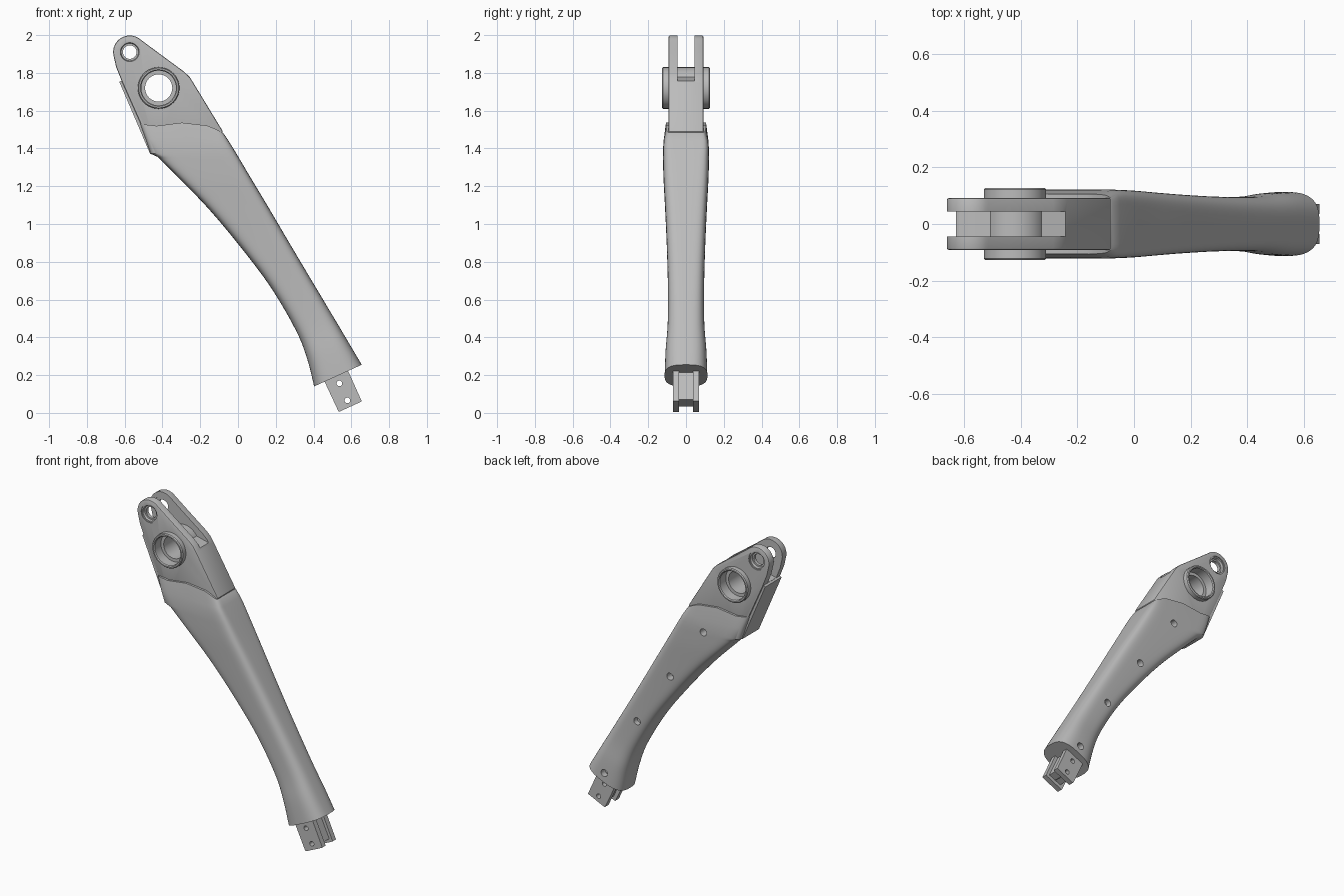
import bpy, bmesh, math
from mathutils import Vector

if "Cube" in bpy.data.objects:
    bpy.data.objects.remove(bpy.data.objects["Cube"])

grey = bpy.data.materials.new("mid_grey")
grey.diffuse_color = (0.5, 0.5, 0.5, 1)
grey.use_nodes = True
grey.node_tree.nodes["Principled BSDF"].inputs["Base Color"].default_value = grey.diffuse_color


def finish(name, bm):
    bmesh.ops.recalc_face_normals(bm, faces=bm.faces)
    me = bpy.data.meshes.new(name)
    bm.to_mesh(me)
    bm.free()
    ob = bpy.data.objects.new(name, me)
    me.materials.append(grey)
    bpy.context.collection.objects.link(ob)
    return ob


def prism(name, pts, y0, y1):
    """Extrude an (x, z) outline from y0 to y1."""
    bm = bmesh.new()
    f = bm.faces.new([bm.verts.new((x, y0, z)) for x, z in pts])
    ext = bmesh.ops.extrude_face_region(bm, geom=[f])["geom"]
    bmesh.ops.translate(bm, vec=(0, y1 - y0, 0),
                        verts=[v for v in ext if isinstance(v, bmesh.types.BMVert)])
    return finish(name, bm)


def circle(x, z, r, n=32, a0=0, a1=360):
    full = a1 - a0 == 360
    return [(x + r * math.cos(math.radians(a0 + (a1 - a0) * i / (n if full else n - 1))),
             z + r * math.sin(math.radians(a0 + (a1 - a0) * i / (n if full else n - 1))))
            for i in range(n)]


def lathe(name, x, z, profile, n=64):
    """Spin a closed (radius, y) profile about the y axis through x, z."""
    bm = bmesh.new()
    rings = []
    for i in range(n):
        a = 2 * math.pi * i / n
        rings.append([bm.verts.new((x + r * math.cos(a), y, z + r * math.sin(a)))
                      for r, y in profile])
    m = len(profile)
    for i in range(n):
        p, q = rings[i], rings[(i + 1) % n]
        for j in range(m):
            bm.faces.new((p[j], p[(j + 1) % m], q[(j + 1) % m], q[j]))
    return finish(name, bm)


def cut(ob, cutters):
    """Apply modifiers and boolean cuts, then discard the cutters."""
    for c in cutters:
        m = ob.modifiers.new("cut", 'BOOLEAN')
        m.operation, m.solver, m.object = 'DIFFERENCE', 'EXACT', c
        c.hide_render = True
    dg = bpy.context.evaluated_depsgraph_get()
    me = bpy.data.meshes.new_from_object(ob.evaluated_get(dg))
    ob.modifiers.clear()
    ob.data = me
    for c in cutters:
        bpy.data.objects.remove(c)


BOSS = (-0.42, 1.72)
LUG = (-0.573, 1.91)

# forked head: profile with lug, slot and bores
outline = circle(*LUG, 0.088, 18, 48, 190) + [
    (-0.645, 1.83), (-0.615, 1.755), (-0.515, 1.53), (-0.44, 1.39), (-0.12, 1.42),
    (-0.08, 1.49), (-0.235, 1.745), (-0.255, 1.777), (-0.285, 1.806), (-0.44, 1.92)]
head = prism("forked_head", outline, -0.092, 0.092)
bev = head.modifiers.new("bevel", 'BEVEL')
bev.width, bev.segments, bev.limit_method = 0.008, 2, 'ANGLE'
cut(head, [
    prism("slot_cutter", [(-0.15, 1.72), (-0.235, 1.755), (-0.35, 1.785), (-0.5, 1.79),
                          (-0.7, 1.74), (-0.8, 2.1), (-0.1, 2.1)], -0.044, 0.044),
    prism("boss_cutter", circle(*BOSS, 0.1, 48), -0.2, 0.2),
    prism("lug_cutter", circle(*LUG, 0.058, 40), -0.2, 0.2)])

# pivot boss: stepped tube through the head
half = [(0.072, 0.06), (0.092, 0.06), (0.092, 0.122), (0.097, 0.128), (0.105, 0.128),
        (0.11, 0.122)]
lathe("pivot_boss", *BOSS, half + [(r, -y) for r, y in reversed(half)])

# bushings in the two fork lugs
for side, s in (("front", -1), ("back", 1)):
    lathe(side + "_lug_bushing", *LUG,
          [(0.036, s * 0.05), (0.06, s * 0.05), (0.06, s * 0.086),
           (0.05, s * 0.086), (0.046, s * 0.072), (0.036, s * 0.072)], 40)

# thin cover plate on the left edge of the head
prism("edge_cover_plate", [(-0.628, 1.752), (-0.61, 1.762), (-0.43, 1.375), (-0.465, 1.371)],
      -0.084, 0.084)

# tapering body: left edge x z, right edge x z, half depth, squareness
sections = [
    (-0.52, 1.53, -0.075, 1.478, 0.106, 9), (-0.49, 1.45, -0.05, 1.44, 0.118, 9),
    (-0.463, 1.372, -0.025, 1.40, 0.122, 8), (-0.425, 1.355, 0.005, 1.35, 0.122, 7),
    (-0.31, 1.24, 0.07, 1.24, 0.119, 6), (-0.16, 1.085, 0.16, 1.09, 0.111, 5),
    (0.0, 0.895, 0.28, 0.886, 0.102, 4.2), (0.17, 0.67, 0.40, 0.684, 0.096, 3.6),
    (0.305, 0.44, 0.51, 0.50, 0.097, 3.2), (0.365, 0.29, 0.59, 0.365, 0.108, 3),
    (0.403, 0.14, 0.655, 0.255, 0.113, 2.9)]
sections = [Vector(s) for s in sections]
path = sections[:3]
for i in range(3, len(sections) - 1):
    p1, p2 = sections[i], sections[i + 1]
    p0 = sections[i - 1] if i > 3 else p1
    p3 = sections[min(i + 2, len(sections) - 1)]
    for k in range(5):
        t = k / 5
        path.append(0.5 * (2 * p1 + (p2 - p0) * t + (2 * p0 - 5 * p1 + 4 * p2 - p3) * t * t
                           + (3 * p1 - p0 - 3 * p2 + p3) * t ** 3))
path.append(sections[-1])

N = 64
bm = bmesh.new()
rings = []
for i, (lx, lz, rx, rz, w, n) in enumerate(path):
    ring = []
    for k in range(N):
        a = 2 * math.pi * k / N
        c, s = math.cos(a), math.sin(a)
        u = math.copysign(abs(c) ** (2 / n), c) if abs(c) > 1e-6 else 0
        v = math.copysign(abs(s) ** (2 / n), s) if abs(s) > 1e-6 else 0
        z = (lz + rz) / 2 + u * (rz - lz) / 2
        if i == 0:  # wavy upper seam
            z += 0.04 * max(0, 1 - ((u - 0.3) / 0.7) ** 2)
        ring.append(bm.verts.new(((lx + rx) / 2 + u * (rx - lx) / 2, v * w, z)))
    rings.append(ring)
for p, q in zip(rings, rings[1:]):
    for k in range(N):
        bm.faces.new((p[k], p[(k + 1) % N], q[(k + 1) % N], q[k]))
for r in (rings[0], rings[-1]):  # end caps in strips
    bm.faces.new((r[0], r[1], r[N - 1]))
    bm.faces.new((r[N // 2], r[N // 2 + 1], r[N // 2 - 1]))
    for k in range(1, N // 2 - 1):
        bm.faces.new((r[k], r[k + 1], r[N - k - 1], r[N - k]))
body = finish("tapered_body", bm)

# four screw holes on the back
cut(body, [prism("screw_cutter", circle(x, z, 0.023, 24), 0.06, 0.2)
           for x, z in ((-0.21, 1.36), (0.04, 1.0), (0.285, 0.64), (0.51, 0.25))])

# end tang: two drilled plates with a recessed web
plate = [(0.44, 0.205), (0.568, 0.255), (0.655, 0.062), (0.645, 0.056), (0.545, 0.01),
         (0.535, 0.006), (0.53, 0.012)]
web = [(0.465, 0.205), (0.55, 0.245), (0.63, 0.072), (0.545, 0.035)]
for name, pts, y0, y1 in (("front_tang_plate", plate, -0.07, -0.036),
                          ("back_tang_plate", plate, 0.036, 0.07),
                          ("tang_web", web, -0.037, 0.037)):
    cut(prism(name, pts, y0, y1),
        [prism("pin_cutter", circle(x, z, 0.015, 20), -0.2, 0.2)
         for x, z in ((0.537, 0.156), (0.579, 0.066))])

# smooth shading with sharp edges kept
for ob in bpy.context.collection.objects:
    ob.select_set(True)
    bpy.context.view_layer.objects.active = ob
bpy.ops.object.shade_smooth_by_angle(angle=math.radians(30))
